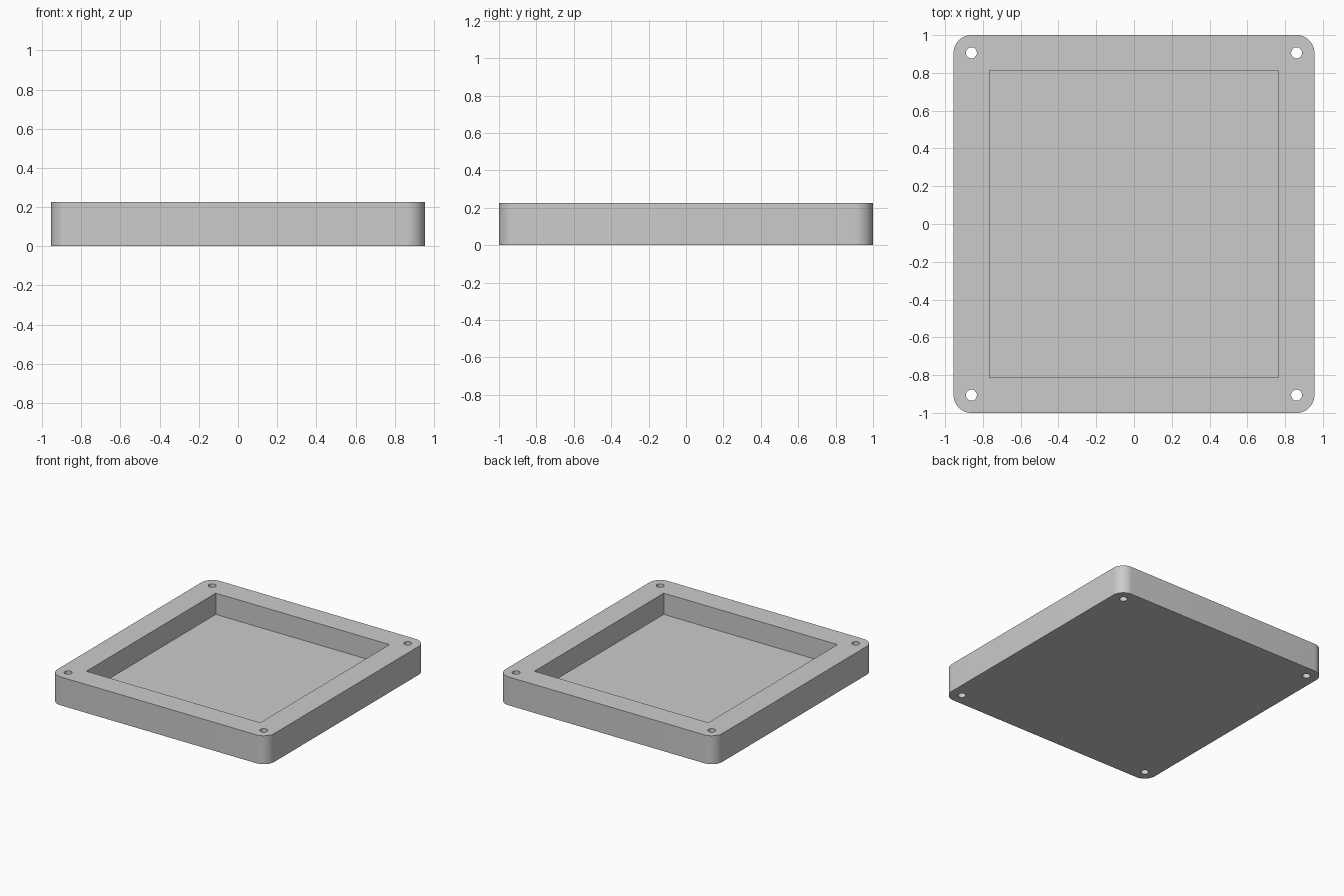
import bpy, bmesh, math
from math import pi, cos, sin

HALF_X, HALF_Y, HEIGHT = 0.955, 1.0, 0.226
CORNER_R, HOLE_R = 0.094, 0.029
WALL, FLOOR = 0.19, 0.057

cube = bpy.data.objects.get("Cube")
if cube:
    bpy.data.objects.remove(cube, do_unlink=True)

grey = bpy.data.materials.new("plain_grey")
grey.use_nodes = True
colour = (0.6, 0.6, 0.6, 1.0)
grey.diffuse_color = colour
grey.node_tree.nodes["Principled BSDF"].inputs["Base Color"].default_value = colour


def arc(cx, cy, radius, start, sweep, steps):
    return [(cx + radius * cos(start + sweep * i / steps),
             cy + radius * sin(start + sweep * i / steps)) for i in range(steps + 1)]


def prism(name, outline, z0, z1):
    """Extrude a closed outline between two heights."""
    bm = bmesh.new()
    face = bm.faces.new([bm.verts.new((x, y, z0)) for x, y in outline])
    top = bmesh.ops.extrude_face_region(bm, geom=[face])["geom"]
    verts = [v for v in top if isinstance(v, bmesh.types.BMVert)]
    bmesh.ops.translate(bm, verts=verts, vec=(0, 0, z1 - z0))
    bmesh.ops.recalc_face_normals(bm, faces=bm.faces)
    mesh = bpy.data.meshes.new(name)
    bm.to_mesh(mesh)
    bm.free()
    mesh.materials.append(grey)
    obj = bpy.data.objects.new(name, mesh)
    bpy.context.collection.objects.link(obj)
    return obj


# Rounded tray body; holes share the corner arc centres
corners = [(1, 1), (-1, 1), (-1, -1), (1, -1)]
centres = [(sx * (HALF_X - CORNER_R), sy * (HALF_Y - CORNER_R)) for sx, sy in corners]
outline = []
for i, (cx, cy) in enumerate(centres):
    outline += arc(cx, cy, CORNER_R, i * pi / 2, pi / 2, 12)
tray = prism("tray_body", outline, 0, HEIGHT)

# Cutters: square-cornered pocket and four screw holes
pocket = [(sx * (HALF_X - WALL), sy * (HALF_Y - WALL + 0.003)) for sx, sy in corners]
cutters = [prism("pocket_cutter", pocket, FLOOR, HEIGHT + 0.1)]
for cx, cy in centres:
    circle = arc(cx, cy, HOLE_R, 0, 2 * pi, 32)[:-1]
    cutters.append(prism("hole_cutter", circle, -0.1, HEIGHT + 0.1))

bpy.ops.object.select_all(action="DESELECT")
tray.select_set(True)
bpy.context.view_layer.objects.active = tray
for cutter in cutters:
    cutter.hide_render = True
    mod = tray.modifiers.new("cut", "BOOLEAN")
    mod.operation = "DIFFERENCE"
    mod.solver = "EXACT"
    mod.object = cutter
    bpy.ops.object.modifier_apply(modifier=mod.name)
    bpy.data.objects.remove(cutter, do_unlink=True)

bpy.ops.object.shade_smooth_by_angle(angle=math.radians(30))
